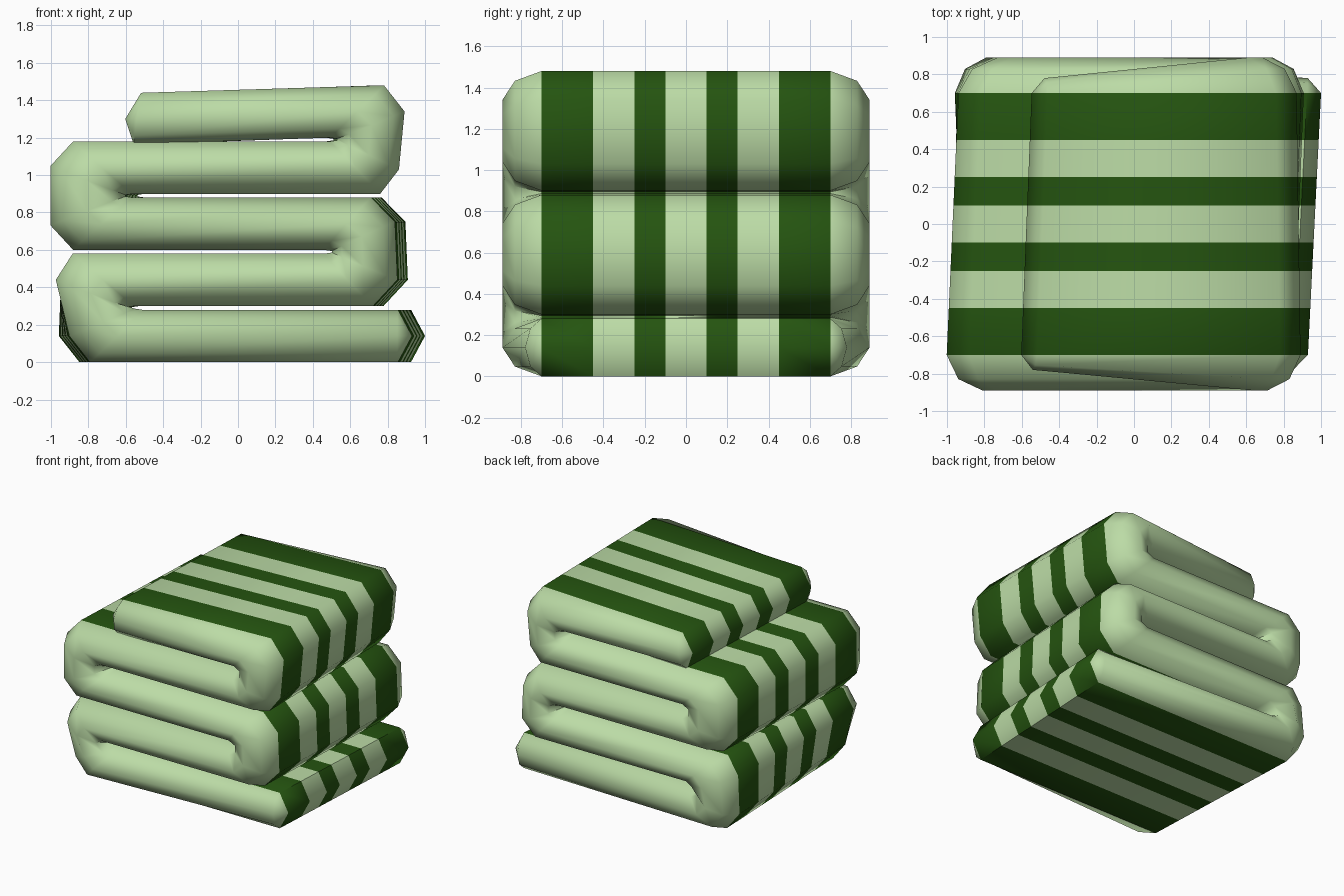
import bpy, bmesh
from mathutils import Vector

if "Cube" in bpy.data.objects:
    bpy.data.objects.remove(bpy.data.objects["Cube"])

def material(name, col):
    m = bpy.data.materials.new(name)
    m.diffuse_color = (*col, 1)
    m.use_nodes = True
    m.node_tree.nodes["Principled BSDF"].inputs["Base Color"].default_value = m.diffuse_color
    return m

light = material("pale green", (0.50, 0.71, 0.38))
dark = material("dark green", (0.018, 0.088, 0.005))

# Stripe boundaries across the cloth
COLS = [-0.70, -0.45, -0.25, -0.10, 0.10, 0.25, 0.45, 0.70]
rings = []

def ring(p, q, shear, bulge=0.89):
    """One closed section of the cloth between surface points p and q (x, z)."""
    p, q = Vector(p), Vector(q)
    mid = (p + q) / 2
    y_mid = 0.70 + (bulge - 0.70) * 0.68
    pts = [(p, y) for y in COLS]
    pts += [(mid.lerp(p, 0.66), y_mid), (mid, bulge), (mid.lerp(q, 0.66), y_mid)]
    pts += [(q, y) for y in reversed(COLS)]
    pts += [(mid.lerp(q, 0.66), -y_mid), (mid, -bulge), (mid.lerp(p, 0.66), -y_mid)]
    rings.append([(v.x + shear * y, y, v.y) for v, y in pts])

def fold(outer, inner_x, z, side, shears):
    """Turn of the cloth; the outside alternates between the two surfaces."""
    inner = [(inner_x, z - 0.01), (inner_x + side * 0.04, z - 0.004),
             (inner_x + side * 0.04, z + 0.004), (inner_x, z + 0.01)]
    for o, i, s in zip(outer, inner, shears):
        ring(o, i, s) if side < 0 else ring(i, o, s)

# Bottom loose end, four folds, top loose end
ring((0.965, 0.14), (0.965, 0.14), 0.05, 0.70)
ring((0.89, 0.0), (0.89, 0.28), 0.05, 0.78)
fold([(-0.82, 0), (-0.93, 0.14), (-0.96, 0.44), (-0.87, 0.58)],
     -0.54, 0.29, -1, [-0.04, -0.04, 0.02, 0.02])
fold([(0.75, 0.30), (0.88, 0.44), (0.867, 0.75), (0.74, 0.88)],
     0.49, 0.59, 1, [0.04] * 4)
fold([(-0.85, 0.60), (-0.97, 0.73), (-0.97, 1.05), (-0.85, 1.18)],
     -0.53, 0.89, -1, [0.045] * 4)
fold([(0.75, 0.90), (0.85, 1.03), (0.88, 1.34), (0.77, 1.48)],
     0.48, 1.19, 1, [-0.015] * 4)
ring((-0.53, 1.165), (-0.49, 1.44), 0.04, 0.78)
ring((-0.575, 1.30), (-0.575, 1.30), 0.04, 0.70)

# Skin the sections into the folded blanket
bm = bmesh.new()
loops = [[bm.verts.new(c) for c in r] for r in rings]
n = len(loops[0])
for a, b in zip(loops, loops[1:]):
    for i in range(n):
        j = (i + 1) % n
        bm.faces.new((a[i], a[j], b[j], b[i]))

# Stripes by position across the cloth
for f in bm.faces:
    y = abs(sum(v.co.y for v in f.verts) / 4)
    f.material_index = 1 if 0.10 < y < 0.25 or 0.45 < y < 0.70 - 1e-4 else 0

# Close the pinched ends
ends = loops[0] + loops[-1]
bmesh.ops.remove_doubles(bm, verts=ends, dist=0.0005)
bmesh.ops.recalc_face_normals(bm, faces=bm.faces)

mesh = bpy.data.meshes.new("folded_blanket")
bm.to_mesh(mesh)
bm.free()
mesh.materials.append(light)
mesh.materials.append(dark)
obj = bpy.data.objects.new("folded_blanket", mesh)
bpy.context.collection.objects.link(obj)
bpy.context.view_layer.objects.active = obj
obj.select_set(True)
bpy.ops.object.shade_smooth_by_angle(angle=1.05)
